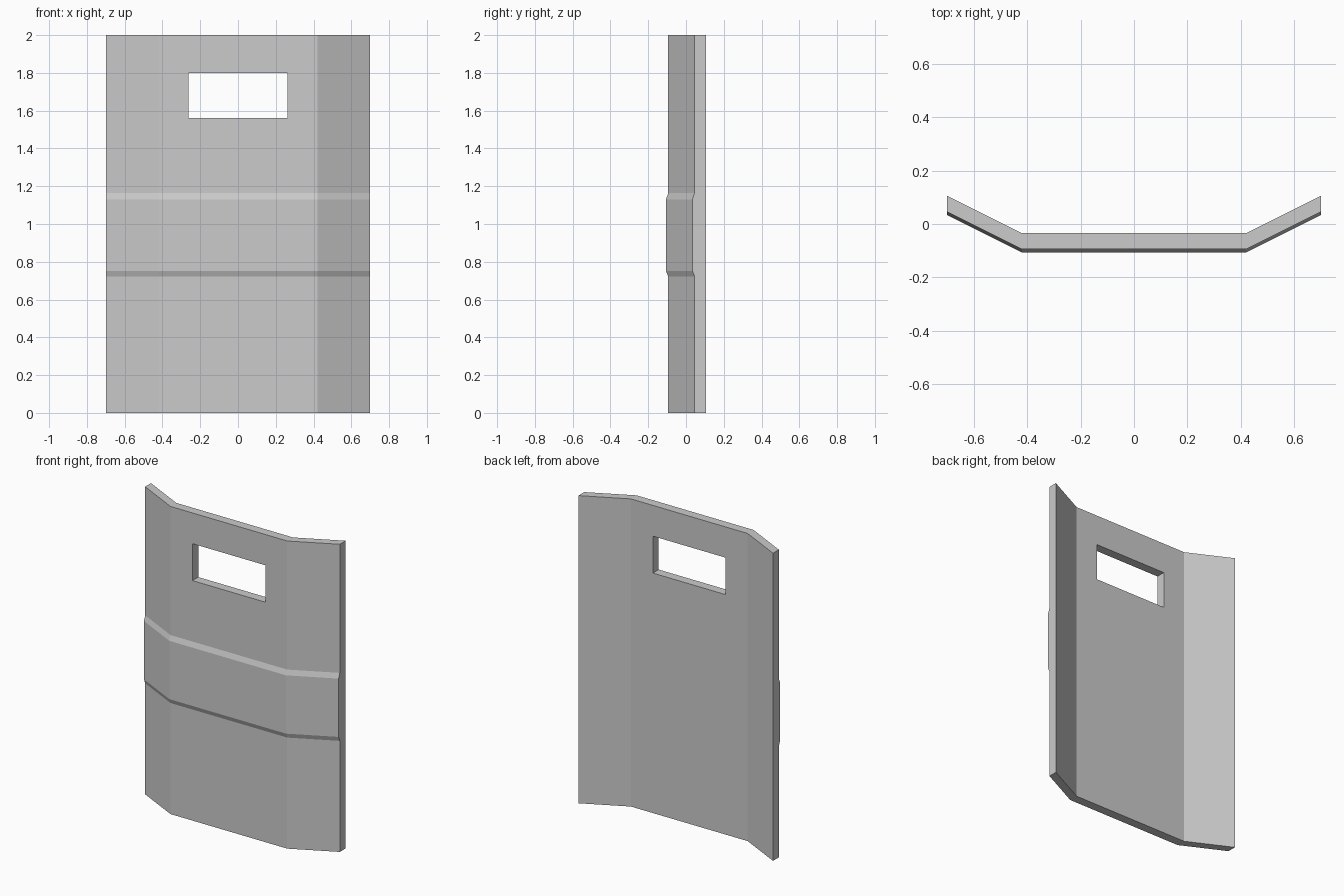
import bpy, bmesh

if "Cube" in bpy.data.objects:
    bpy.data.objects.remove(bpy.data.objects["Cube"])

# Folded plan: (x, front y)
plan = [(-0.70, 0.046), (-0.42, -0.094), (-0.262, -0.094),
        (0.262, -0.094), (0.42, -0.094), (0.70, 0.046)]
# Height levels: (z, how far the front band stands out)
levels = [(0, 0), (0.722, 0), (0.752, 0.012), (1.131, 0.012),
          (1.164, 0), (1.56, 0), (1.80, 0), (2.0, 0)]
THICKNESS = 0.06
WINDOW = (2, 5)  # column and row left open

bm = bmesh.new()


def make_sheet(point):
    return [[bm.verts.new(point(x, y, z, out)) for x, y in plan]
            for z, out in levels]


# Front and back sheets
front = make_sheet(lambda x, y, z, out: (x, y - out, z))
back = make_sheet(lambda x, y, z, out: (x, y + THICKNESS, z))


def solid(c, r):
    return 0 <= c < len(plan) - 1 and 0 <= r < len(levels) - 1 and (c, r) != WINDOW


# Fill both sheets and close every open side, including the viewing slot
for r in range(len(levels) - 1):
    for c in range(len(plan) - 1):
        if not solid(c, r):
            continue
        loop = [(r, c), (r, c + 1), (r + 1, c + 1), (r + 1, c)]
        bm.faces.new([front[i][j] for i, j in loop])
        bm.faces.new([back[i][j] for i, j in reversed(loop)])
        neighbours = [(c, r - 1), (c + 1, r), (c, r + 1), (c - 1, r)]
        for k, cell in enumerate(neighbours):
            if not solid(*cell):
                (a, b), (d, e) = loop[k], loop[(k + 1) % 4]
                bm.faces.new([front[d][e], front[a][b], back[a][b], back[d][e]])

bmesh.ops.recalc_face_normals(bm, faces=bm.faces)
mesh = bpy.data.meshes.new("shield_panel")
bm.to_mesh(mesh)
bm.free()
bpy.context.collection.objects.link(bpy.data.objects.new("shield_panel", mesh))
